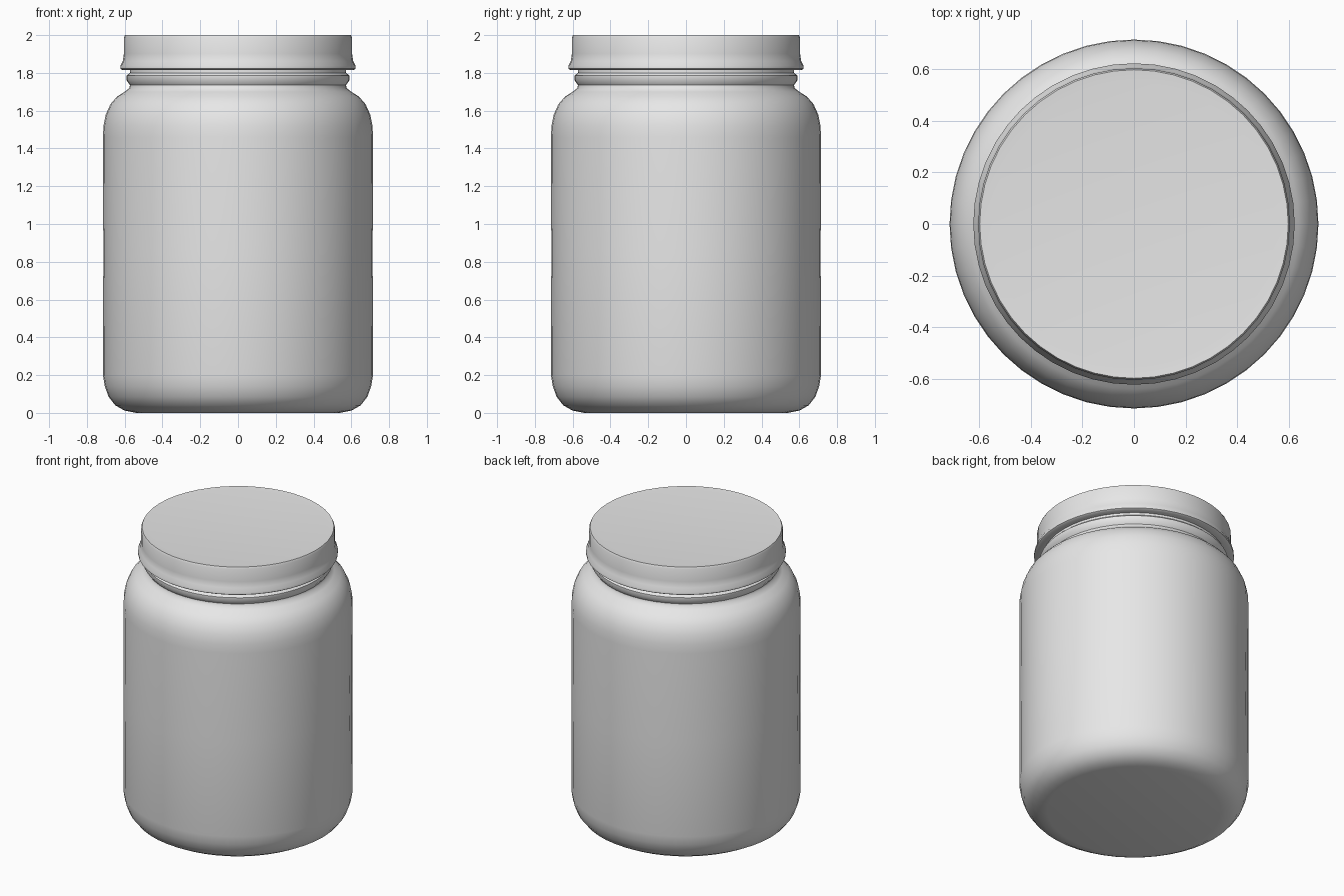
import bpy, bmesh, math

if "Cube" in bpy.data.objects:
    bpy.data.objects.remove(bpy.data.objects["Cube"])

grey = bpy.data.materials.new("plain grey")
grey.diffuse_color = (0.8, 0.8, 0.8, 1)
grey.use_nodes = True
grey.node_tree.nodes["Principled BSDF"].inputs["Base Color"].default_value = grey.diffuse_color


def lathe(name, profile, sides=48):
    """Spin an (r, z) profile around z; r = 0 makes a pole."""
    bm = bmesh.new()
    verts = [bm.verts.new((r, 0, z)) for r, z in profile]
    edges = [bm.edges.new(p) for p in zip(verts, verts[1:])]
    bmesh.ops.spin(bm, geom=verts + edges, cent=(0, 0, 0), axis=(0, 0, 1),
                   angle=math.tau, steps=sides, use_merge=False)
    bmesh.ops.remove_doubles(bm, verts=bm.verts, dist=0.0005)
    bmesh.ops.recalc_face_normals(bm, faces=bm.faces)
    mesh = bpy.data.meshes.new(name)
    bm.to_mesh(mesh)
    bm.free()
    mesh.materials.append(grey)
    obj = bpy.data.objects.new(name, mesh)
    bpy.context.collection.objects.link(obj)
    bpy.ops.object.select_all(action='DESELECT')
    obj.select_set(True)
    bpy.context.view_layer.objects.active = obj
    bpy.ops.object.shade_smooth_by_angle(angle=math.radians(40))
    return obj


# Jar: flat base, rounded foot, straight wall, round shoulder, beaded neck
lathe("jar_body", [
    (0, 0.01), (0.54, 0.0), (0.60, 0.012), (0.65, 0.04), (0.685, 0.085),
    (0.705, 0.14), (0.715, 0.20), (0.713, 0.85), (0.715, 1.46),
    (0.712, 1.52), (0.70, 1.58), (0.675, 1.635), (0.64, 1.675),
    (0.60, 1.70), (0.575, 1.72), (0.572, 1.735), (0.59, 1.76),
    (0.59, 1.785), (0.573, 1.80), (0.57, 1.85)])

# Lid: thin rim flaring slightly at its lower edge, closed underneath
lathe("lid", [
    (0, 1.99), (0.55, 1.994), (0.598, 1.998), (0.604, 1.985), (0.604, 1.90),
    (0.61, 1.86), (0.623, 1.835), (0.623, 1.82), (0.612, 1.813),
    (0.56, 1.815)])
bpy.data.objects["lid"].location.z = 0.002
